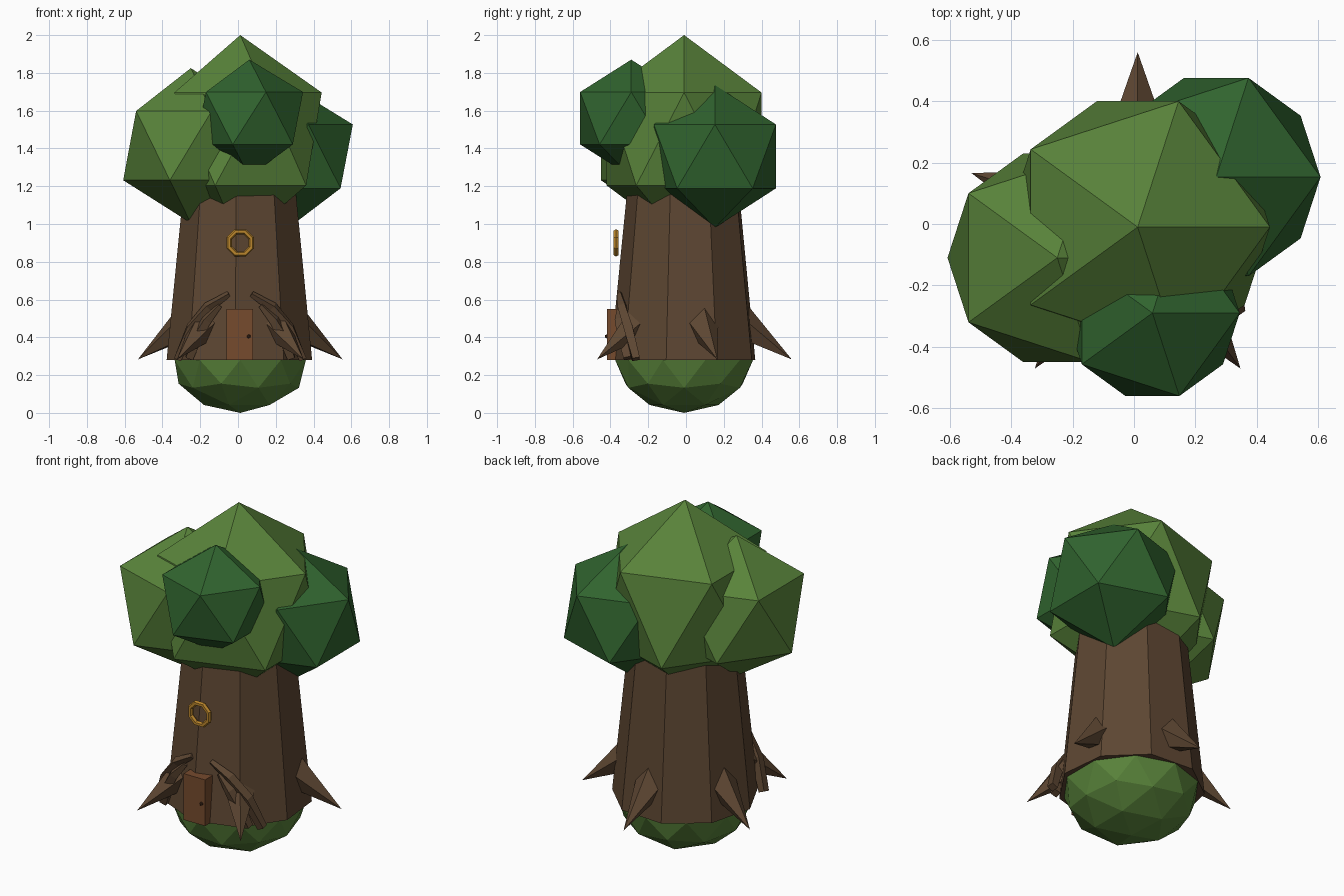
import bpy, bmesh, math
from mathutils import Vector, Matrix

cube = bpy.data.objects.get("Cube")
if cube:
    bpy.data.objects.remove(cube, do_unlink=True)


def material(name, rgb):
    m = bpy.data.materials.new(name)
    m.use_nodes = True
    m.diffuse_color = (*rgb, 1)
    m.node_tree.nodes["Principled BSDF"].inputs["Base Color"].default_value = (*rgb, 1)
    return m


LEAF = material("light leaf green", (0.098, 0.225, 0.042))
DARK_LEAF = material("dark leaf green", (0.03, 0.127, 0.028))
BARK = material("bark brown", (0.110, 0.062, 0.032))
DOOR = material("door brown", (0.18, 0.07, 0.027))
KNOB = material("dark knob", (0.06, 0.025, 0.012))
GOLD = material("gold", (0.50, 0.24, 0.025))
CX, CY = 0.012, -0.01  # trunk axis


def add(name, bm, mat):
    bmesh.ops.recalc_face_normals(bm, faces=bm.faces)
    me = bpy.data.meshes.new(name)
    bm.to_mesh(me)
    bm.free()
    me.materials.append(mat)
    ob = bpy.data.objects.new(name, me)
    bpy.context.collection.objects.link(ob)
    return ob


def blob(name, centre, radius, height, mat, detail=1):
    bm = bmesh.new()
    m = Matrix.Translation(centre) @ Matrix.Diagonal((radius, radius, height, 1))
    bmesh.ops.create_icosphere(bm, subdivisions=detail, radius=1, matrix=m)
    return add(name, bm, mat)


def box(name, low, high, mat):
    low, high = Vector(low), Vector(high)
    bm = bmesh.new()
    m = Matrix.Translation((low + high) / 2) @ Matrix.Diagonal((*(high - low), 1))
    bmesh.ops.create_cube(bm, size=1, matrix=m)
    return add(name, bm, mat)


def spike(name, base, tip, radius, mat):
    base, tip = Vector(base), Vector(tip)
    d = tip - base
    bm = bmesh.new()
    m = Matrix.Translation((base + tip) / 2) @ d.to_track_quat('Z', 'Y').to_matrix().to_4x4()
    bmesh.ops.create_cone(bm, cap_ends=True, segments=5, radius1=radius,
                          radius2=0, depth=d.length, matrix=m)
    return add(name, bm, mat)


def root_strand(name, points, radii):
    # four-sided tube that follows the trunk
    bm = bmesh.new()
    pts = [Vector(p) for p in points]
    rings = []
    for i, p in enumerate(pts):
        d = (pts[min(i + 1, len(pts) - 1)] - pts[max(i - 1, 0)]).normalized()
        out = Vector((p.x - CX, p.y - CY, 0)).normalized()
        side = d.cross(out).normalized()
        out = side.cross(d)
        rings.append([bm.verts.new(p + v * radii[i]) for v in (side, out, -side, -out)])
    for a, b in zip(rings, rings[1:]):
        for k in range(4):
            bm.faces.new((a[k], a[(k + 1) % 4], b[(k + 1) % 4], b[k]))
    bm.faces.new(rings[0])
    bm.faces.new(rings[-1])
    return add(name, bm, BARK)


# Leaf clusters and the mossy ground ball
blob("main_canopy", (CX, CY, 1.45), 0.482, 0.55, LEAF)
blob("right_canopy", (-0.25, -0.11, 1.415), 0.40, 0.41, LEAF)
blob("left_canopy", (0.268, 0.153, 1.358), 0.38, 0.378, DARK_LEAF)
blob("front_canopy", (0.06, -0.29, 1.56), 0.318, 0.31, DARK_LEAF)
blob("ground_ball", (CX, CY, 0.28), 0.365, 0.28, LEAF, 2)

# Nine-sided tapered trunk
bm = bmesh.new()
rings = []
for r, z in ((0.392, 0.28), (0.29, 1.3)):
    angles = [math.radians(-94 + 40 * k) for k in range(9)]
    rings.append([bm.verts.new((CX + r * math.cos(a), CY + r * math.sin(a), z)) for a in angles])
for k in range(9):
    n = (k + 1) % 9
    bm.faces.new((rings[0][k], rings[0][n], rings[1][n], rings[1][k]))
bm.faces.new(rings[0])
bm.faces.new(rings[1])
add("trunk", bm, BARK)

# Five pointed roots around the foot
for k in range(5):
    a = math.radians(90 + 72 * k)
    c, s = math.cos(a), math.sin(a)
    spike(f"root_spike_{k + 1}", (CX + 0.28 * c, CY + 0.28 * s, 0.487),
          (CX + 0.57 * c, CY + 0.57 * s, 0.283), 0.1, BARK)

# Bent roots framing the door, mirrored
for s, side in ((1, "left"), (-1, "right")):
    outer = [(0.06, -0.35, 0.63), (0.17, -0.335, 0.56), (0.26, -0.305, 0.45), (0.33, -0.265, 0.285)]
    inner = [(0.11, -0.345, 0.57), (0.18, -0.35, 0.49), (0.23, -0.335, 0.40), (0.27, -0.31, 0.29)]
    for name, path in (("outer", outer), ("inner", inner)):
        root_strand(f"{side}_{name}_root", [(CX + s * x, y, z) for x, y, z in path],
                    (0.016, 0.03, 0.034, 0.028))

# Door with knob
box("door", (-0.06, -0.418, 0.28), (0.08, -0.34, 0.55), DOOR)
blob("door_knob", (0.057, -0.42, 0.405), 0.011, 0.011, KNOB)

# Ring window frame
bm = bmesh.new()
loops = []
for k in range(8):
    a = math.radians(22.5 + 45 * k)
    loop = []
    for j in range(6):
        b = math.radians(60 * j)
        r = 0.063 + 0.015 * math.cos(b)
        loop.append(bm.verts.new((CX + r * math.cos(a), -0.37 + 0.015 * math.sin(b), 0.9 + r * math.sin(a))))
    loops.append(loop)
for k in range(8):
    for j in range(6):
        a, b, n = loops[k], loops[(k + 1) % 8], (j + 1) % 6
        bm.faces.new((a[j], a[n], b[n], b[j]))
add("window_ring", bm, GOLD)
